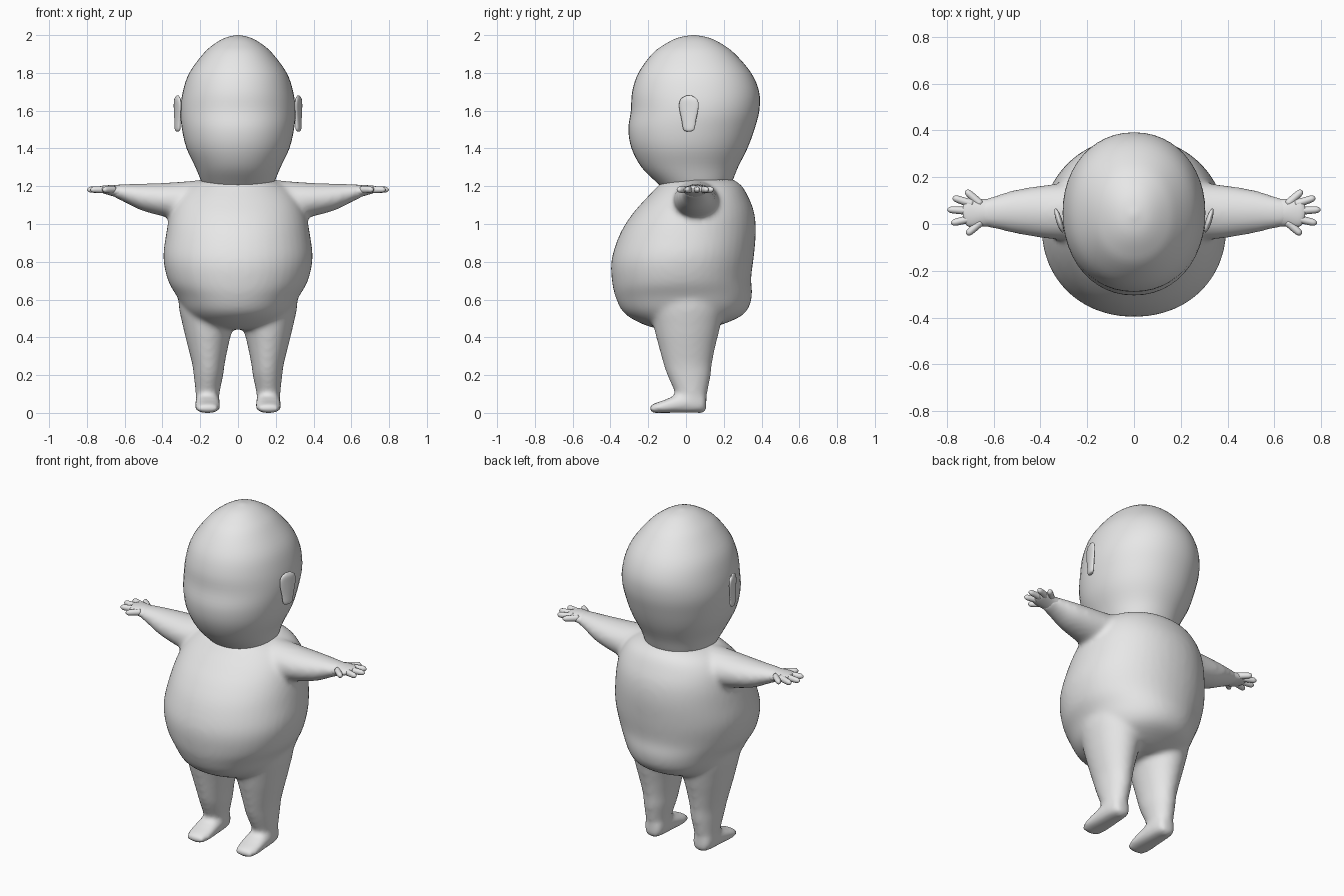
import bpy, bmesh, math
from mathutils import Vector, Matrix

skin = bpy.data.materials.new("plain grey")
skin.diffuse_color = (0.8, 0.8, 0.8, 1)


def spline(rows, steps=4):
    """Smoothly fill in between the given rows."""
    out = []
    for i in range(len(rows) - 1):
        p = [rows[max(i - 1, 0)], rows[i], rows[i + 1], rows[min(i + 2, len(rows) - 1)]]
        for k in range(steps):
            t = k / steps
            out.append([0.5 * (2 * b + (c - a) * t + (2 * a - 5 * b + 4 * c - d) * t * t
                        + (3 * b - a - 3 * c + d) * t ** 3) for a, b, c, d in zip(*p)])
    return out + [list(rows[-1])]


def loft(bm, rows, axis, sides=32, power=1.0, side=1, tilt=0.0, steps=4):
    """Rows are (position along axis, low/high of the two other axes)."""
    rings = []
    for t, a0, a1, b0, b1 in spline(rows, steps):
        ring = []
        for k in range(sides):
            w = 2 * math.pi * k / sides
            c, s = math.cos(w), math.sin(w)
            a = (a0 + a1) / 2 + (a1 - a0) / 2 * math.copysign(abs(c) ** power, c)
            b = (b0 + b1) / 2 + (b1 - b0) / 2 * math.copysign(abs(s) ** power, s)
            x, y, z = {"z": (a, b, t), "x": (t, a, b), "y": (a, t, b)}[axis]
            ring.append(bm.verts.new((x * side, y, z + tilt * y)))
        rings.append(ring)
    for r, q in zip(rings, rings[1:]):
        for k in range(sides):
            n = (k + 1) % sides
            bm.faces.new((r[k], r[n], q[n], q[k]))
    bm.faces.new(rings[0][::-1])
    bm.faces.new(rings[-1])


def finish(bm, name):
    bmesh.ops.recalc_face_normals(bm, faces=bm.faces[:])
    me = bpy.data.meshes.new(name)
    bm.to_mesh(me)
    bm.free()
    me.materials.append(skin)
    for p in me.polygons:
        p.use_smooth = True
    ob = bpy.data.objects.new(name, me)
    bpy.context.collection.objects.link(ob)
    return ob


# Body: torso, arms, legs and feet blended into one skin
torso = [(0.445, -0.12, 0.12, -0.10, 0.12), (0.46, -0.19, 0.19, -0.18, 0.19),
         (0.50, -0.25, 0.25, -0.27, 0.29), (0.55, -0.29, 0.29, -0.335, 0.335),
         (0.62, -0.325, 0.325, -0.37, 0.35), (0.70, -0.37, 0.37, -0.39, 0.345),
         (0.82, -0.395, 0.395, -0.395, 0.36), (0.95, -0.38, 0.38, -0.355, 0.37),
         (1.05, -0.36, 0.36, -0.295, 0.36), (1.13, -0.33, 0.33, -0.225, 0.33),
         (1.19, -0.28, 0.28, -0.165, 0.295), (1.225, -0.215, 0.215, -0.13, 0.25),
         (1.23, -0.18, 0.18, -0.10, 0.22)]
arm = [(0.18, -0.07, 0.18, 1.00, 1.235), (0.35, -0.065, 0.17, 1.03, 1.22),
       (0.50, -0.042, 0.148, 1.068, 1.214), (0.58, -0.024, 0.125, 1.105, 1.212),
       (0.63, -0.014, 0.11, 1.13, 1.21), (0.66, -0.012, 0.108, 1.14, 1.207)]
leg = [(0.03, 0.10, 0.222, -0.03, 0.10), (0.10, 0.098, 0.224, -0.055, 0.112),
       (0.20, 0.078, 0.235, -0.10, 0.132), (0.26, 0.07, 0.243, -0.12, 0.138),
       (0.36, 0.05, 0.268, -0.147, 0.158), (0.45, 0.03, 0.29, -0.17, 0.18),
       (0.58, 0.02, 0.315, -0.19, 0.20), (0.70, 0.06, 0.30, -0.15, 0.17)]
foot = [(-0.195, 0.135, 0.19, 0.005, 0.030), (-0.175, 0.105, 0.218, 0.0, 0.048),
        (-0.12, 0.095, 0.228, 0.0, 0.066), (-0.05, 0.095, 0.226, 0.0, 0.095),
        (0.04, 0.10, 0.222, 0.0, 0.12), (0.09, 0.11, 0.21, 0.0, 0.11),
        (0.108, 0.13, 0.19, 0.01, 0.09)]
bm = bmesh.new()
loft(bm, torso, "z", 48, 0.95, tilt=0.04)
for s in (1, -1):
    loft(bm, arm, "x", side=s)
    loft(bm, leg, "z", side=s)
    loft(bm, foot, "y", side=s, power=0.75)
body = finish(bm, "body")
rm = body.modifiers.new("blend", "REMESH")
rm.mode = "VOXEL"
rm.voxel_size = 0.014
rm.use_smooth_shade = True
sm = body.modifiers.new("soften", "SMOOTH")
sm.factor = 0.5
sm.iterations = 10

# Head
head = [(1.18, -0.17, 0.17, -0.11, 0.22), (1.22, -0.192, 0.192, -0.155, 0.243),
        (1.30, -0.225, 0.225, -0.235, 0.275), (1.40, -0.272, 0.272, -0.288, 0.325),
        (1.50, -0.296, 0.296, -0.305, 0.362), (1.60, -0.305, 0.305, -0.292, 0.388),
        (1.70, -0.292, 0.292, -0.285, 0.387), (1.80, -0.258, 0.258, -0.252, 0.345),
        (1.90, -0.185, 0.185, -0.18, 0.26), (1.95, -0.13, 0.13, -0.115, 0.195),
        (1.985, -0.07, 0.07, -0.045, 0.125), (2.0, -0.01, 0.01, 0.03, 0.05)]
bm = bmesh.new()
loft(bm, head, "z", 48, 0.95)
finish(bm, "head")

# Ears: flat ovals, narrower at the lobe, flaring outward at the back
ear = [(1.49, -0.004, 0.004, -0.01, 0.01), (1.50, -0.012, 0.012, -0.03, 0.03),
       (1.55, -0.013, 0.013, -0.040, 0.040), (1.62, -0.013, 0.013, -0.054, 0.054),
       (1.66, -0.012, 0.012, -0.046, 0.046), (1.68, -0.004, 0.004, -0.015, 0.015)]
for s, label in ((1, "right"), (-1, "left")):
    bm = bmesh.new()
    loft(bm, ear, "z", 20)
    bm.transform(Matrix.Translation((s * 0.32, 0.015, 0)) @ Matrix.Rotation(-s * 0.3, 4, "Z"))
    finish(bm, label + "_ear")

# Hands: flat palm with five fanned fingers
palm = [(0.61, -0.010, 0.107, 1.13, 1.208), (0.65, -0.010, 0.107, 1.143, 1.207),
        (0.69, -0.014, 0.112, 1.155, 1.205), (0.715, -0.006, 0.108, 1.163, 1.203),
        (0.73, 0.02, 0.085, 1.17, 1.198)]
fingers = [((0.655, 0.085), (0.72, 0.143)), ((0.69, 0.085), (0.775, 0.113)),
           ((0.69, 0.055), (0.798, 0.062)), ((0.69, 0.025), (0.782, 0.003)),
           ((0.655, 0.008), (0.715, -0.045))]
finger = [(0, -0.017, 0.017, -0.019, 0.019), (0.6, -0.016, 0.016, -0.017, 0.017),
          (0.88, -0.013, 0.013, -0.014, 0.014), (1, -0.004, 0.004, -0.004, 0.004)]
for s, label in ((1, "right"), (-1, "left")):
    bm = bmesh.new()
    loft(bm, palm, "x", 24, side=s)
    for base, tip in fingers:
        d = Vector(tip) - Vector(base)
        part = bmesh.new()
        loft(part, [(t * d.length, a, b, c, e) for t, a, b, c, e in finger], "x", 12)
        part.transform(Matrix.Diagonal((s, 1, 1, 1)) @ Matrix.Translation((*base, 1.182))
                       @ Matrix.Rotation(math.atan2(d.y, d.x), 4, "Z"))
        tmp = bpy.data.meshes.new("finger")
        part.to_mesh(tmp)
        part.free()
        bm.from_mesh(tmp)
        bpy.data.meshes.remove(tmp)
    finish(bm, label + "_hand")
